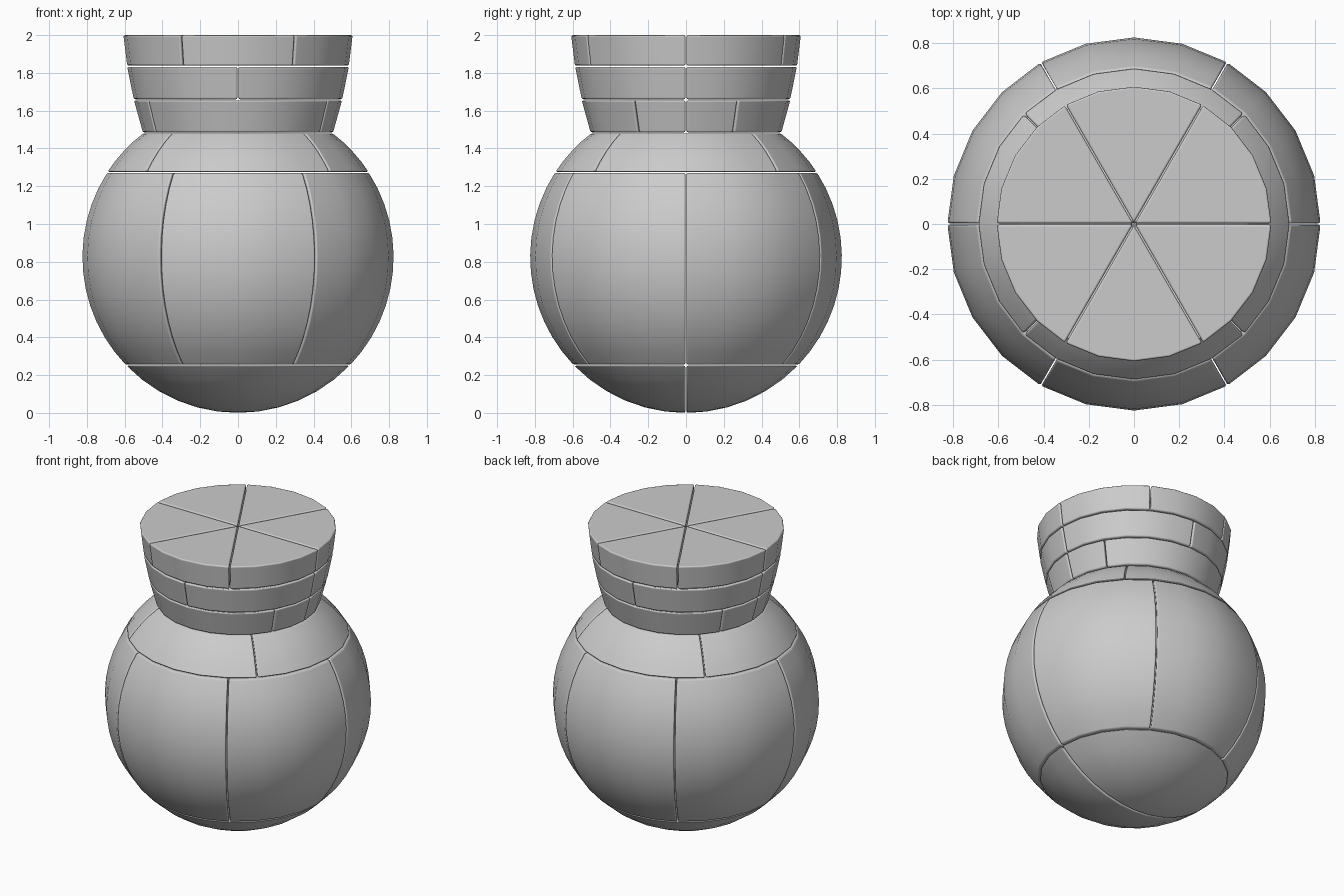
import bpy, bmesh
from math import sin, cos, asin, sqrt, radians, pi

cube = bpy.data.objects.get("Cube")
if cube:
    bpy.data.objects.remove(cube, do_unlink=True)

RADIUS = 0.825      # ball radius, also the height of its centre
GAP = 0.003         # half the joint between two pieces
STEP = 15           # degrees per side

stone = bpy.data.materials.new("grey_stone")
stone.use_nodes = True
GREY = (0.6, 0.6, 0.6, 1)
stone.diffuse_color = GREY
stone.node_tree.nodes["Principled BSDF"].inputs["Base Color"].default_value = GREY


def ball_profile(z0, z1, n):
    """Outline of the ball between two heights, evenly stepped by angle."""
    a, b = (asin((z - RADIUS) / RADIUS) for z in (z0, z1))
    angles = [a + (b - a) * i / n for i in range(n + 1)]
    return [(RADIUS * cos(t), RADIUS + RADIUS * sin(t)) for t in angles]


def wedge(name, profile, start, end):
    """Solid slice of a turned outline, from the axis out, with rounded edges."""
    bm = bmesh.new()
    mid, half = radians(start + end) / 2, radians(end - start) / 2
    reach = GAP / sin(half)
    n = round((end - start) / STEP)

    def axis_vert(z):
        return bm.verts.new((reach * cos(mid), reach * sin(mid), z))

    low, high = axis_vert(profile[0][1]), axis_vert(profile[-1][1])
    if profile[0][0] < 0.01:                     # outline begins at the pole
        profile = profile[1:]
    rows = []
    for r, z in profile:
        inset = asin(GAP / r)
        row = []
        for i in range(n + 1):
            t = radians(start + (end - start) * i / n)
            t += inset if i == 0 else -inset if i == n else 0
            row.append(bm.verts.new((r * cos(t), r * sin(t), z)))
        rows.append(row)
    for a, b in zip(rows, rows[1:]):
        for i in range(n):
            bm.faces.new((a[i], a[i + 1], b[i + 1], b[i]))
    if abs(low.co.z - rows[0][0].co.z) > 1e-4:   # rounded underside
        for i in range(n):
            bm.faces.new((low, rows[0][i + 1], rows[0][i]))
    else:
        bm.faces.new([low] + rows[0][::-1])
    bm.faces.new([high] + rows[-1])
    bm.faces.new([low] + [row[0] for row in rows] + [high])
    bm.faces.new([high] + [row[-1] for row in rows[::-1]] + [low])
    bmesh.ops.recalc_face_normals(bm, faces=bm.faces)
    for f in bm.faces:
        f.smooth = True
    mesh = bpy.data.meshes.new(name)
    bm.to_mesh(mesh)
    bm.free()
    mesh.materials.append(stone)
    obj = bpy.data.objects.new(name, mesh)
    bpy.context.collection.objects.link(obj)
    bevel = obj.modifiers.new("rounded_edges", "BEVEL")
    bevel.width = 0.01
    bevel.segments = 3
    bevel.limit_method = "ANGLE"
    bevel.angle_limit = radians(35)
    bevel.use_clamp_overlap = False
    bevel.harden_normals = True


def ring(name, profile, seams):
    """Full course of pieces, split at the given angles."""
    for i, (a, b) in enumerate(zip(seams, seams[1:] + [seams[0] + 360])):
        wedge(f"{name}_{i + 1}", profile, a, b)


sixths = list(range(0, 360, 60))

# Ball: base halves, six belly pieces, four shoulder pieces
ring("base", ball_profile(0, 0.25, 6), [0, 180])
ring("belly", ball_profile(0.256, 1.27, 12), sixths)
ring("shoulder", ball_profile(1.276, 1.48, 4), [45, 135, 225, 315])

# Flared neck: three courses with staggered joints
ring("neck_lower", [(0.505, 1.485), (0.552, 1.655)], [0, 30, 150, 180, 210, 330])
ring("neck_middle", [(0.553, 1.66), (0.588, 1.832)], [0, 90, 180, 270])
ring("neck_upper", [(0.588, 1.838), (0.608, 2.0)], sixths)
